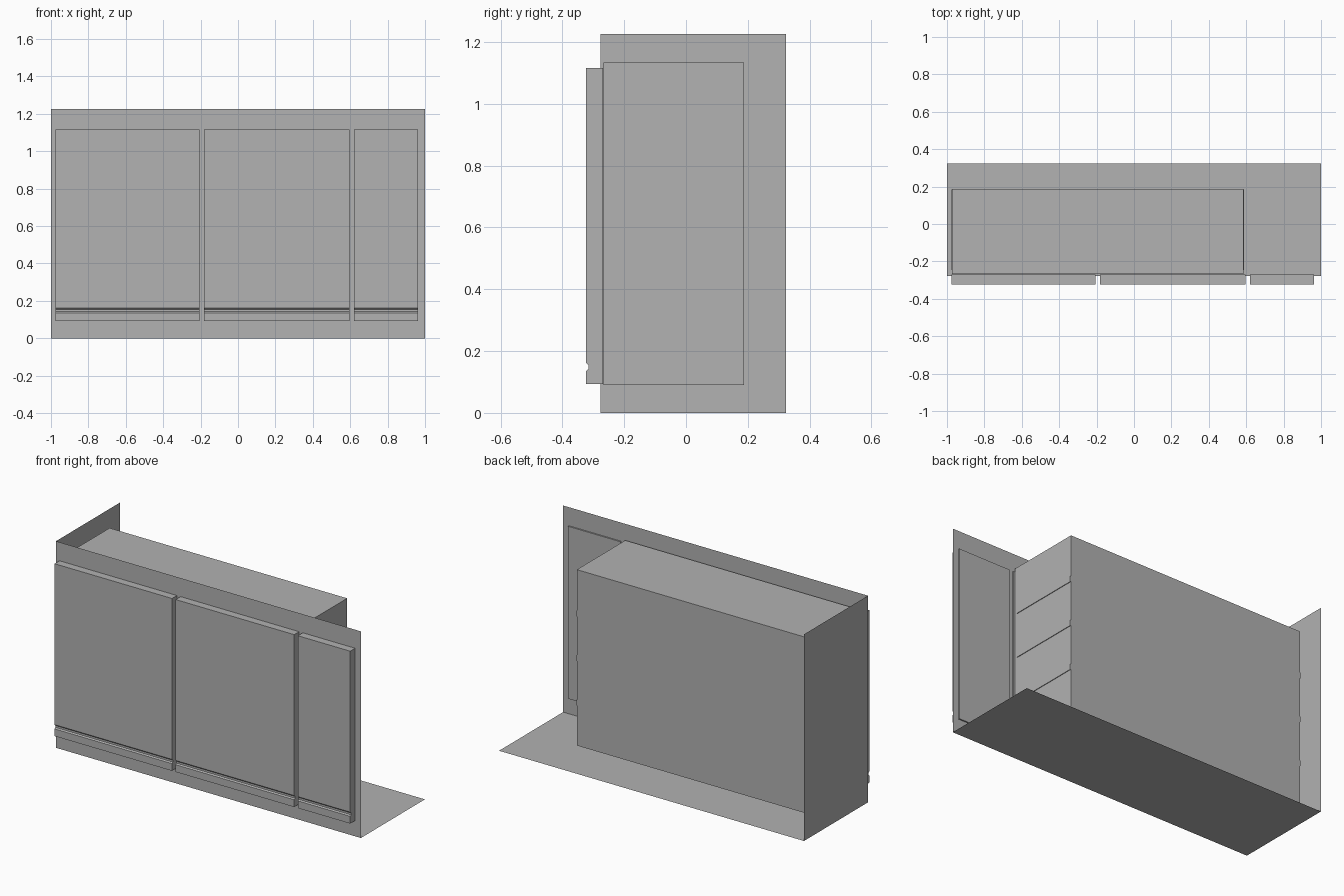
import bpy
import bmesh

if "Cube" in bpy.data.objects:
    bpy.data.objects.remove(bpy.data.objects["Cube"], do_unlink=True)

grey = bpy.data.materials.new("plain_grey")
grey.use_nodes = True
colour = (0.445, 0.445, 0.445, 1)
grey.diffuse_color = colour
grey.node_tree.nodes["Principled BSDF"].inputs["Base Color"].default_value = colour


def finish(name, bm):
    mesh = bpy.data.meshes.new(name)
    bm.to_mesh(mesh)
    bm.free()
    mesh.materials.append(grey)
    obj = bpy.data.objects.new(name, mesh)
    bpy.context.collection.objects.link(obj)
    return obj


def sheet(name, corners):
    bm = bmesh.new()
    bm.faces.new([bm.verts.new(c) for c in corners])
    return finish(name, bm)


def box(name, lo, hi, open_front=False):
    bm = bmesh.new()
    bmesh.ops.create_cube(bm, size=1)
    for v in bm.verts:
        v.co = [(a + b) / 2 + c * (b - a) for a, b, c in zip(lo, hi, v.co)]
    bm.normal_update()
    if open_front:
        front = [f for f in bm.faces if f.normal.y < -0.5]
        bmesh.ops.delete(bm, geom=front, context="FACES")
    return finish(name, bm)


def door(name, x0, x1):
    # Side profile (y, z) with a finger groove near the foot, extruded along x
    profile = [(BACK, 0.093), (FACE, 0.093), (FACE, 0.136), (FACE + 0.008, 0.142),
               (FACE + 0.008, 0.153), (FACE, 0.161), (FACE, 1.115), (BACK, 1.115)]
    bm = bmesh.new()
    end = bm.faces.new([bm.verts.new((x0, y, z)) for y, z in profile])
    ext = bmesh.ops.extrude_face_region(bm, geom=[end], use_keep_orig=True)
    moved = [g for g in ext["geom"] if isinstance(g, bmesh.types.BMVert)]
    bmesh.ops.translate(bm, verts=moved, vec=(x1 - x0, 0, 0))
    bmesh.ops.recalc_face_normals(bm, faces=bm.faces)
    return finish(name, bm)


FRONT, REAR, TOP = -0.277, 0.323, 1.225
FACE, BACK = -0.323, -0.269

# Thin outer casing: front, floor and one end wall
sheet("front_panel", [(-1, FRONT, 0), (1, FRONT, 0), (1, FRONT, TOP), (-1, FRONT, TOP)])
sheet("floor_panel", [(-1, FRONT, 0), (-1, REAR, 0), (1, REAR, 0), (1, FRONT, 0)])
sheet("end_panel", [(-1, FRONT, 0), (-1, FRONT, TOP), (-1, REAR, TOP), (-1, REAR, 0)])

# Doors
for name, x0, x1 in (("right_door", -0.977, -0.207),
                     ("middle_door", -0.183, 0.595),
                     ("left_door", 0.619, 0.962)):
    door(name, x0, x1)

# Inner compartment, with shelf ends showing just proud of its side walls
box("inner_compartment", (-0.973, -0.267, 0.09), (0.585, 0.187, 1.133), open_front=True)
for i in range(3):
    z = 0.36 + 0.264 * i
    box(f"shelf_{i + 1}", (-0.977, -0.247, z - 0.033), (0.589, 0.185, z))
